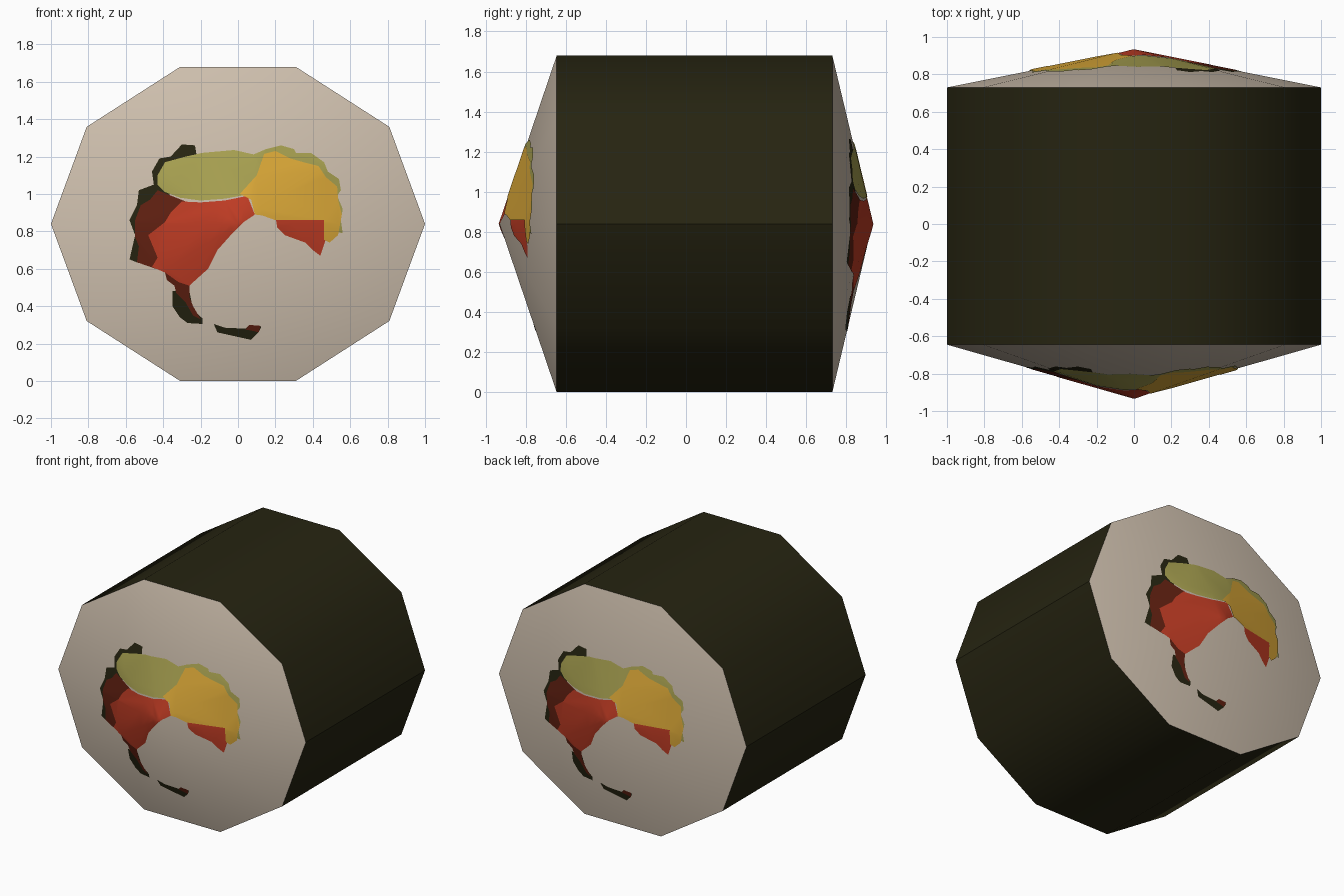
import bpy, bmesh, math
from mathutils import Vector

if "Cube" in bpy.data.objects:
    bpy.data.objects.remove(bpy.data.objects["Cube"])

SIDES, RX, RZ, CZ = 10, 1.0, 0.883, 0.84
APEX, FRONT, BACK = 0.93, 0.645, 0.73      # apex distance and rim distances


def material(name, rgb):
    """Flat colour given as 0-255 sRGB, stored linear."""
    m = bpy.data.materials.new(name)
    lin = [((c / 255 + 0.055) / 1.055) ** 2.4 for c in rgb]
    m.diffuse_color = (*lin, 1)
    m.use_nodes = True
    m.node_tree.nodes["Principled BSDF"].inputs["Base Color"].default_value = m.diffuse_color
    return m


SEAWEED = material("seaweed", (38, 36, 17))
RICE = material("rice", (208, 193, 175))
RED = material("red filling", (192, 60, 36))
DARK_RED = material("dark red filling", (97, 32, 17))
ORANGE = material("orange filling", (220, 169, 56))
GREEN = material("green filling", (167, 160, 80))


def finish(name, bm, mat):
    me = bpy.data.meshes.new(name)
    bm.to_mesh(me)
    bm.free()
    me.materials.append(mat)
    ob = bpy.data.objects.new(name, me)
    bpy.context.collection.objects.link(ob)
    bpy.context.view_layer.objects.active = ob
    ob.select_set(True)
    bpy.ops.object.shade_smooth_by_angle(angle=math.radians(40))
    ob.select_set(False)


def ring(bm, y):
    step = 2 * math.pi / SIDES
    return [bm.verts.new((RX * math.cos(i * step), y, CZ + RZ * math.sin(i * step)))
            for i in range(SIDES)]


# Seaweed wrap: ten-sided tube
bm = bmesh.new()
a, b = ring(bm, -FRONT), ring(bm, BACK)
for i in range(SIDES):
    j = (i + 1) % SIDES
    bm.faces.new((a[i], b[i], b[j], a[j]))
finish("seaweed_wrap", bm, SEAWEED)

# Rice ends: shallow ten-sided cones
for name, side, rim in (("front_rice", -1, FRONT), ("back_rice", 1, BACK)):
    bm = bmesh.new()
    r = ring(bm, side * rim)
    tip = bm.verts.new((0, side * APEX, CZ))
    for i in range(SIDES):
        tri = (r[i], r[(i + 1) % SIDES], tip)
        bm.faces.new(tri if side < 0 else tri[::-1])
    finish(name, bm, RICE)


def cone_height(x, z):
    """0 at the cone tip, 1 at the ten-sided rim."""
    u, w = x / RX, (z - CZ) / RZ
    half = math.pi / SIDES
    return max(u * math.cos(t) + w * math.sin(t)
               for t in (half * (2 * k + 1) for k in range(SIDES))) / math.cos(half)


def filling(name, mat, layer, outline):
    """Thin plate laid on both cones, folded along the cone ridges."""
    for end, side, rim in (("front", -1, FRONT), ("back", 1, BACK)):
        bm = bmesh.new()
        f = bm.faces.new([bm.verts.new((x, 0, z)) for x, z in outline])
        f.normal_update()
        if f.normal.y > 0:
            f.normal_flip()
        bmesh.ops.triangulate(bm, faces=bm.faces[:], ngon_method='EAR_CLIP')
        for k in range(SIDES // 2):
            t = 2 * math.pi * k / SIDES
            bmesh.ops.bisect_plane(
                bm, geom=bm.verts[:] + bm.edges[:] + bm.faces[:], dist=1e-5,
                plane_co=(0, 0, CZ),
                plane_no=Vector((-RZ * math.sin(t), 0, RX * math.cos(t))).normalized())
        for v in bm.verts:
            y = APEX - (APEX - rim) * cone_height(v.co.x, v.co.z) + 0.0015 * layer
            # the back end is the front pattern turned half round
            v.co = (-side * v.co.x, side * y, v.co.z)
        finish(f"{end}_{name}", bm, mat)


# Dark edge on the left, tail and loose scrap
filling("seaweed_edge", SEAWEED, 1, [
    (-.22, 1.2), (-.23, 1.26), (-.30, 1.265), (-.36, 1.2), (-.42, 1.19), (-.46, 1.12),
    (-.45, 1.05), (-.53, 1.02), (-.54, .94), (-.58, .86), (-.55, .78), (-.58, .65),
    (-.53, .63), (-.4, .8), (-.35, 1.1)])
filling("seaweed_tail", SEAWEED, 1, [
    (-.26, .48), (-.35, .48), (-.35, .40), (-.31, .34), (-.27, .31), (-.19, .305),
    (-.19, .335), (-.24, .38)])
filling("seaweed_scrap", SEAWEED, 1, [
    (-.13, .305), (-.11, .26), (-.02, .24), (.07, .22), (.11, .26), (.125, .29),
    (.06, .30), (.04, .28), (-.07, .285)])

# Dark red parts
filling("dark_red_side", DARK_RED, 2, [
    (-.43, 1.02), (-.47, .97), (-.52, .94), (-.55, .86), (-.55, .77), (-.53, .72),
    (-.54, .635), (-.44, .6), (-.3, .7), (-.28, .96)])
filling("dark_red_tail", DARK_RED, 2, [
    (-.39, .58), (-.38, .54), (-.34, .51), (-.33, .47), (-.28, .42), (-.24, .35),
    (-.2, .33), (-.24, .40), (-.26, .45), (-.26, .52), (-.3, .57)])
filling("dark_red_scrap", DARK_RED, 2, [
    (.04, .275), (.06, .3), (.12, .295), (.11, .26), (.08, .268)])

# Red parts
filling("red_main", RED, 3, [
    (-.30, .96), (-.2, .955), (-.07, .965), (.05, .99), (.09, .89), (.03, .85),
    (-.03, .79), (-.11, .70), (-.16, .60), (-.26, .51), (-.32, .53), (-.39, .58),
    (-.46, .61), (-.43, .66), (-.48, .78), (-.39, .85), (-.36, .9)])
filling("red_right", RED, 3, [
    (.2, .88), (.46, .88), (.47, .76), (.44, .67), (.4, .7), (.36, .74),
    (.25, .78), (.21, .82)])

# Green parts
filling("green_main", GREEN, 3, [
    (-.43, 1.10), (-.39, 1.17), (-.28, 1.2), (-.19, 1.22), (-.02, 1.235), (.09, 1.21),
    (.2, 1.2), (.1, 1.05), (.04, .995), (-.07, .975), (-.2, .965), (-.31, .98),
    (-.39, 1.01), (-.43, 1.05)])
filling("green_edge", GREEN, 4, [
    (.08, 1.21), (.15, 1.24), (.23, 1.26), (.30, 1.24), (.31, 1.22), (.39, 1.22),
    (.46, 1.17), (.48, 1.12), (.54, 1.08), (.55, 1.02), (.53, .99), (.56, .92),
    (.55, .86), (.56, .79), (.52, .8), (.4, 1.0), (.12, 1.15)])

# Orange part
filling("orange_main", ORANGE, 5, [
    (.14, 1.215), (.2, 1.23), (.28, 1.19), (.35, 1.17), (.43, 1.15), (.47, 1.09),
    (.53, 1.04), (.535, .97), (.555, .89), (.535, .78), (.49, .74), (.46, .755),
    (.46, .86), (.33, .86), (.2, .86), (.13, .885), (.09, .89), (.07, .97),
    (.01, 1.0), (.1, 1.1)])
